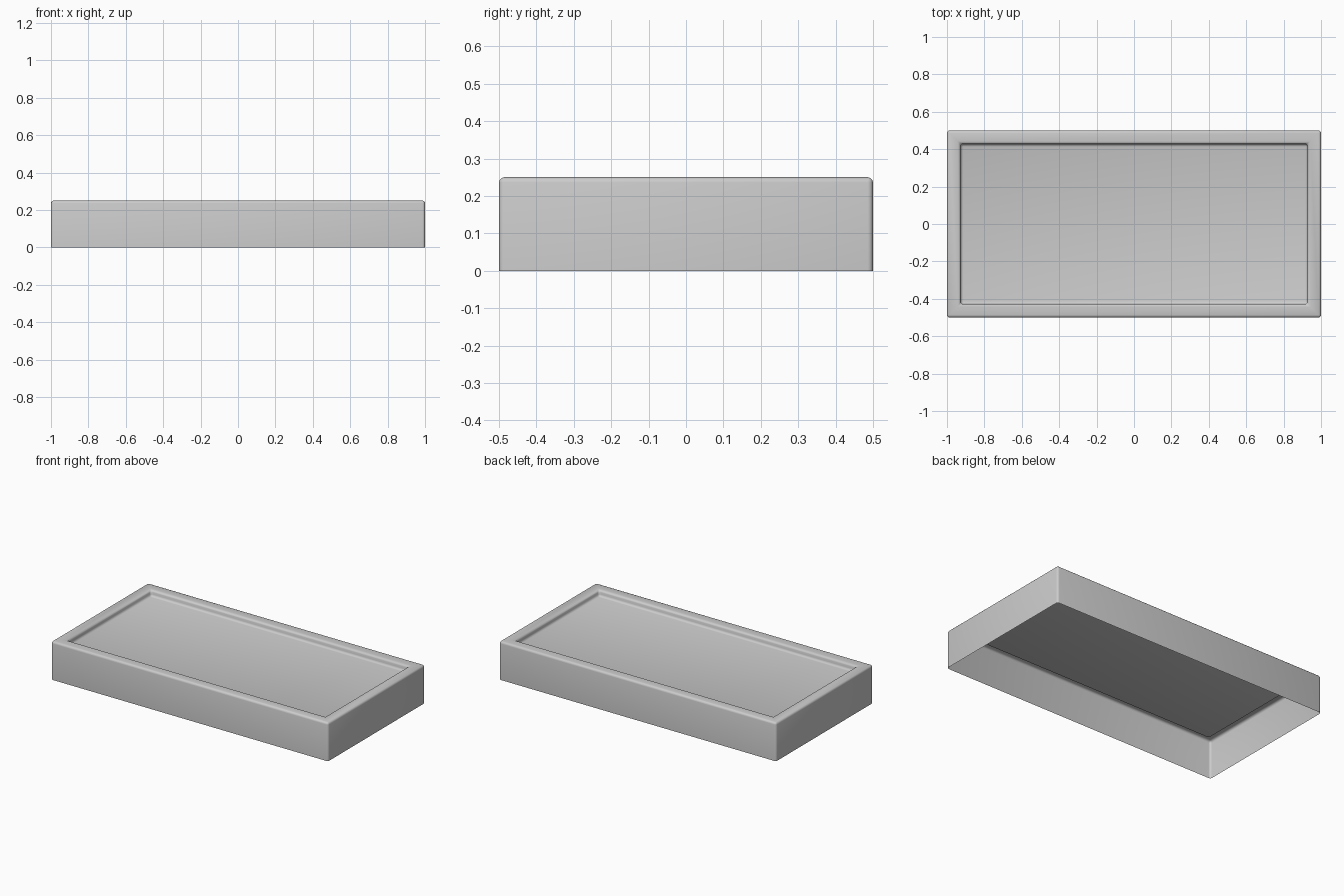
import bpy, bmesh
from mathutils import Matrix

if "Cube" in bpy.data.objects:
    bpy.data.objects.remove(bpy.data.objects["Cube"])

W, D, H = 2.0, 1.0, 0.25
RIM, RECESS = 0.10, 0.04

# tray shell: box with open underside
bm = bmesh.new()
bmesh.ops.create_cube(bm, size=1, matrix=Matrix.Translation((0, 0, H / 2)) @ Matrix.Diagonal((W, D, H, 1)))
bm.normal_update()
bottom = [f for f in bm.faces if f.normal.z < -0.5]
bmesh.ops.delete(bm, geom=bottom, context='FACES_ONLY')

# flat rim, then sunken centre panel
top = [f for f in bm.faces if f.normal.z > 0.5]
bmesh.ops.inset_region(bm, faces=top, thickness=RIM)
bmesh.ops.inset_region(bm, faces=top, thickness=0.004, depth=-RECESS)

# soften every edge except the open bottom border
edges = [e for e in bm.edges if len(e.link_faces) == 2 and e.calc_face_angle() > 0.5]
bmesh.ops.bevel(bm, geom=edges, offset=0.014, offset_type='OFFSET', segments=3,
                profile=0.5, affect='EDGES', clamp_overlap=True)

mesh = bpy.data.meshes.new("tray_shell")
bm.to_mesh(mesh)
bm.free()
tray = bpy.data.objects.new("tray_shell", mesh)
bpy.context.collection.objects.link(tray)
bpy.context.view_layer.objects.active = tray
tray.select_set(True)
bpy.ops.object.shade_smooth_by_angle(angle=0.7)
